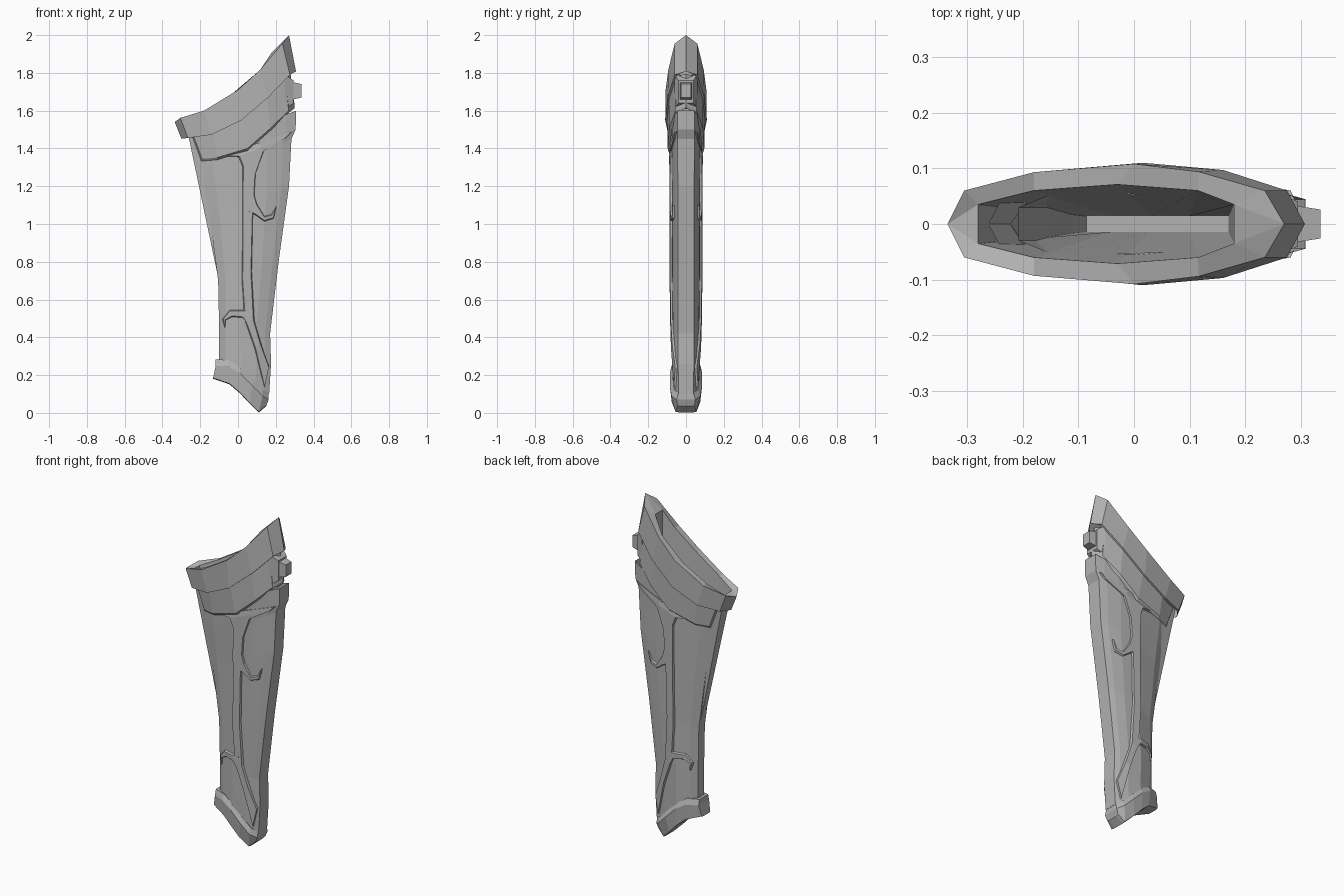
import bpy, bmesh

cube = bpy.data.objects.get("Cube")
if cube:
    bpy.data.objects.remove(cube)

GREY = (0.45, 0.45, 0.45, 1)
mat = bpy.data.materials.new("plain grey")
mat.use_nodes = True
mat.diffuse_color = GREY
mat.node_tree.nodes["Principled BSDF"].inputs["Base Color"].default_value = GREY


def finish(bm, name):
    bmesh.ops.remove_doubles(bm, verts=bm.verts, dist=0.0005)
    bmesh.ops.recalc_face_normals(bm, faces=bm.faces)
    mesh = bpy.data.meshes.new(name)
    bm.to_mesh(mesh)
    bm.free()
    mesh.materials.append(mat)
    obj = bpy.data.objects.new(name, mesh)
    bpy.context.collection.objects.link(obj)
    return obj


def loft(name, rings):
    """Each ring is a row of (x, z, half thickness), mirrored front to back."""
    bm = bmesh.new()
    loops = []
    for ring in rings:
        pts = [(x, -y, z) for x, z, y in ring] + [(x, y, z) for x, z, y in reversed(ring)]
        loops.append([bm.verts.new(p) for p in pts])
    n = len(loops[0])
    for a, b in zip(loops, loops[1:]):
        for i in range(n):
            j = (i + 1) % n
            bm.faces.new((a[i], a[j], b[j], b[i]))
    # cap both ends with strips running front to back
    for loop in (loops[0], loops[-1]):
        for i in range(n // 2 - 1):
            bm.faces.new((loop[i], loop[i + 1], loop[n - 2 - i], loop[n - 1 - i]))
    return finish(bm, name)


def interp(pts, v):
    for (a, fa), (b, fb) in zip(pts, pts[1:]):
        if v <= b:
            return fa + (fb - fa) * max(0, (v - a) / (b - a))
    return pts[-1][1]


def thin(ring, k, dz=0):
    return [(x, z + dz, y * k) for x, z, y in ring]


# Sheath body: edge lines (z, x) and thickness across the blade
left = [(.2, -.1), (.45, -.1), (.7, -.105), (1.05, -.152), (1.28, -.19), (1.42, -.21)]
right = [(.1, .165), (.26, .175), (.42, .17), (.8, .215), (1.2, .27),
         (1.45, .283), (1.5, .305), (1.6, .308)]
across = [(0, .03), (.12, .055), (.42, .079), (.72, .073), (.9, .058), (1, .044)]


def half(x, z):
    l, r = interp(left, z), interp(right, z)
    return interp(across, (x - l) / (r - l)) * (.92 + .08 * z / 1.4)


def body_ring(zl, zr):
    l, r = interp(left, zl), interp(right, zr)
    row = []
    for t, y in across:
        z = zl + (zr - zl) * t
        row.append((l + (r - l) * t, z, y * (.92 + .08 * z / 1.4)))
    return row


levels = [(.2, .1), (.3, .26), (.45, .42), (.7, .8), (1.05, 1.2),
          (1.2, 1.45), (1.28, 1.5), (1.4, 1.6)]
body = loft("sheath_body", [body_ring(*pair) for pair in levels])

# Upper collar
rim = [(-.335, 1.54, 0), (-.305, 1.562, .06), (-.18, 1.6, .093), (0, 1.71, .108),
       (.116, 1.815, .094), (.235, 1.955, .06), (.27, 2, 0)]
lip = [(-.3, 1.452, 0), (-.265, 1.455, .058), (-.14, 1.473, .094), (.016, 1.548, .11),
       (.16, 1.67, .097), (.275, 1.79, .06), (.307, 1.808, 0)]
mouth = [(-.28, 1.55, .035), (-.28, 1.55, .035), (-.18, 1.6, .06), (-.03, 1.69, .071),
         (.115, 1.81, .06), (.18, 1.91, .035), (.18, 1.91, .035)]
floor = [(x, .62, .014) for x in (-.085, -.085, -.04, .03, .1, .17, .17)]
# the hollow runs down inside the sheath, so the collar is lofted rim to floor
collar = loft("upper_collar", [thin(lip, .8), lip, rim, mouth, floor])

# Lower collar with a bevelled bottom edge
step = [(-.262, 1.46, 0), (-.235, 1.465, .05), (-.13, 1.49, .085), (.016, 1.57, .1),
        (.15, 1.69, .088), (.25, 1.78, .055), (.278, 1.795, 0)]
base = [(-.222, 1.352, 0), (-.19, 1.345, .05), (-.11, 1.352, .082), (.05, 1.4, .097),
        (.17, 1.505, .09), (.268, 1.6, .056), (.3, 1.625, 0)]
loft("lower_collar", [thin(base, .85, -.012), base, step])

# The hollow must be open, so cut it from the parts it crosses
for obj in (body, collar, bpy.data.objects["lower_collar"]):
    bm = bmesh.new()
    bm.from_mesh(obj.data)
    if obj is collar:
        # drop the strips that close the underside
        low = [f for f in bm.faces if 1.4 < f.calc_center_median().z < 1.85
               and all(abs(abs(v.co.y) - abs(f.verts[0].co.y)) < .06 for v in f.verts)
               and f.normal.z < -.3 and any(v.co.y > .01 for v in f.verts)
               and any(v.co.y < -.01 for v in f.verts)]
    else:
        # drop the top caps spanning front to back
        low = [f for f in bm.faces if f.normal.z > .3
               and min(v.co.y for v in f.verts) < -.01 < .01 < max(v.co.y for v in f.verts)]
        if obj is not body:
            low += [f for f in bm.faces if f.normal.z < -.3
                    and min(v.co.y for v in f.verts) < -.01 < .01 < max(v.co.y for v in f.verts)]
    bmesh.ops.delete(bm, geom=low, context='FACES')
    bm.to_mesh(obj.data)
    bm.free()

# Tip cap
tip_top = [(-.118, .275, .045), (-.05, .272, .07), (.01, .235, .078), (.075, .17, .078),
           (.13, .115, .07), (.162, .095, .045)]
tip_low = [(-.132, .185, .04), (-.045, .155, .07), (.01, .108, .078), (.06, .055, .075),
           (.11, .006, .055), (.15, .04, .045)]
loft("tip_cap", [thin(tip_low, .65, -.004), tip_low, thin(tip_top, 1.1, -.025),
                 thin(tip_top, .9, .008)])


# Raised relief laid on both sides of the body
def relief(name, lefts, rights, lift=.011, slope=.009):
    bm = bmesh.new()
    for side in (-1, 1):
        rows = []
        for (ax, az), (bx, bz) in zip(lefts, rights):
            d = ((bx - ax) ** 2 + (bz - az) ** 2) ** .5
            row = []
            for s, up in ((0, -.006), (min(slope / d, .3), lift), (.5, lift),
                          (1 - min(slope / d, .3), lift), (1, -.006)):
                x, z = ax + (bx - ax) * s, az + (bz - az) * s
                row.append(bm.verts.new((x, side * (half(x, z) + up), z)))
            rows.append(row)
        for a, b in zip(rows, rows[1:]):
            for i in range(4):
                bm.faces.new((a[i], a[i + 1], b[i + 1], b[i]))
        bm.faces.new(rows[0])
        bm.faces.new(rows[-1])
    return finish(bm, name)


relief("long_strap",
       [(-.1, 1.36), (0, 1.355), (.022, 1.3), (.022, 1.15), (.022, .95), (.018, .7),
        (.03, .5), (.085, .34), (.14, .13)],
       [(.29, 1.49), (.26, 1.46), (.14, 1.39), (.095, 1.27), (.08, 1.03), (.075, .75),
        (.09, .49), (.125, .37), (.165, .25)])
relief("upper_hook",
       [(.055, 1.06), (.09, 1.045), (.14, 1.01), (.19, 1.025), (.205, 1.1)],
       [(.075, 1.2), (.1, 1.11), (.14, 1.045), (.175, 1.055), (.195, 1.085)])
relief("lower_hook",
       [(.06, .55), (.01, .548), (-.045, .548), (-.085, .5), (-.07, .45)],
       [(.06, .44), (.03, .5), (-.03, .505), (-.062, .49), (-.066, .455)])


# Stud on the narrow edge
def block(name, x0, x1, z, a, b):
    """Tapered block from half size a to half size b, each (y, z)."""
    bm = bmesh.new()
    ends = [[bm.verts.new((x, sy * h[0], z + sz * h[1]))
             for sy, sz in ((-1, -1), (1, -1), (1, 1), (-1, 1))]
            for x, h in ((x0, a), (x1, b))]
    for i in range(4):
        j = (i + 1) % 4
        bm.faces.new((ends[0][i], ends[0][j], ends[1][j], ends[1][i]))
    for e in ends:
        bm.faces.new(e)
    return finish(bm, name)


block("stud_plate", .25, .295, 1.7, (.06, .09), (.04, .06))
block("stud", .27, .335, 1.705, (.036, .05), (.026, .036))
